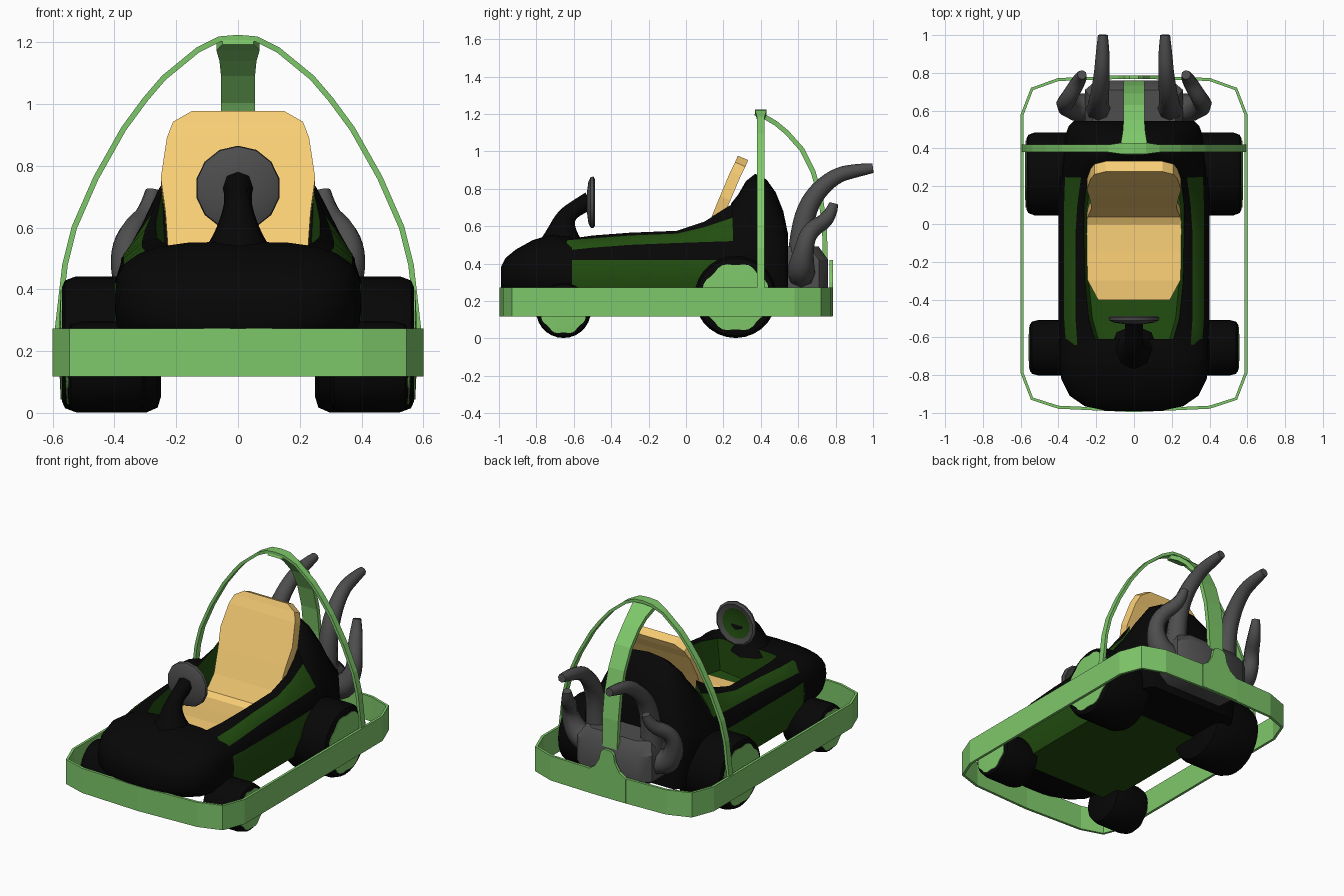
import bpy, bmesh, math
from mathutils import Vector

if "Cube" in bpy.data.objects:
    bpy.data.objects.remove(bpy.data.objects["Cube"])


def material(name, rgb):
    m = bpy.data.materials.new(name)
    m.diffuse_color = (*rgb, 1)
    m.use_nodes = True
    m.node_tree.nodes["Principled BSDF"].inputs["Base Color"].default_value = m.diffuse_color
    return m


BLACK = material("black", (0.002, 0.002, 0.002))
DARK = material("dark_green", (0.016, 0.075, 0.005))
GREEN = material("light_green", (0.21, 0.58, 0.145))
YELLOW = material("yellow", (0.95, 0.62, 0.18))
GREY = material("dark_grey", (0.075, 0.075, 0.075))


def smooth(ob, angle=40):
    bpy.ops.object.select_all(action='DESELECT')
    ob.select_set(True)
    bpy.context.view_layer.objects.active = ob
    bpy.ops.object.shade_smooth_by_angle(angle=math.radians(angle))


def loft(name, rings, mats, pick=lambda i, j: 0, caps=(0, 0), loop=False, angle=40):
    """Skin equal-sized closed rings; caps holds a material index per end or None."""
    bm = bmesh.new()
    vs = [[bm.verts.new(p) for p in r] for r in rings]
    n = len(vs[0])
    for i in range(len(vs) if loop else len(vs) - 1):
        a, b = vs[i], vs[(i + 1) % len(vs)]
        for j in range(n):
            k = (j + 1) % n
            bm.faces.new((a[j], a[k], b[k], b[j])).material_index = pick(i, j)
    if not loop:
        for ring, cap in zip((vs[0], vs[-1]), caps):
            if cap is not None:
                bm.faces.new(ring).material_index = cap
    bmesh.ops.recalc_face_normals(bm, faces=bm.faces)
    me = bpy.data.meshes.new(name)
    bm.to_mesh(me)
    bm.free()
    for m in mats:
        me.materials.append(m)
    ob = bpy.data.objects.new(name, me)
    bpy.context.collection.objects.link(ob)
    if angle:
        smooth(ob, angle)
    return ob


def ribbon(name, pts, axis, widths, thick, mat, loop=False):
    """Flat strip along a path, wide along axis."""
    pts, axis, n, rings = [Vector(p) for p in pts], Vector(axis), len(pts), []
    for i, p in enumerate(pts):
        a = pts[i - 1] if loop or i else p
        b = pts[(i + 1) % n] if loop or i < n - 1 else p
        w = axis * widths[i] / 2
        t = (b - a).normalized().cross(axis).normalized() * thick / 2
        rings.append([p + w + t, p + w - t, p - w - t, p - w + t])
    return loft(name, rings, [mat], loop=loop, angle=0)


def tube(name, pts, radii, mat):
    cu = bpy.data.curves.new(name, 'CURVE')
    cu.dimensions, cu.bevel_depth, cu.bevel_resolution = '3D', 1, 2
    cu.use_fill_caps, cu.resolution_u = True, 4
    sp = cu.splines.new('NURBS')
    sp.points.add(len(pts) - 1)
    for q, p, r in zip(sp.points, pts, radii):
        q.co, q.radius = (*p, 1), r
    sp.use_endpoint_u, sp.order_u = True, 3
    cu.materials.append(mat)
    ob = bpy.data.objects.new(name, cu)
    bpy.context.collection.objects.link(ob)
    bpy.ops.object.select_all(action='DESELECT')
    ob.select_set(True)
    bpy.context.view_layer.objects.active = ob
    bpy.ops.object.convert(target='MESH')
    smooth(bpy.context.object, 50)


def mirrored(half):
    return half + [(-x, y, z) for x, y, z in reversed(half[1:-1])]


# Nose cowl: rounded-box sections (y, half width, bottom, top)
rings = []
for y, w, lo, hi in ((-.99, .14, .27, .38), (-.965, .26, .245, .43), (-.91, .34, .22, .475),
                     (-.82, .385, .19, .525), (-.72, .40, .17, .555), (-.61, .40, .15, .545)):
    ring = []
    for k in range(24):
        c, s = math.cos(k * math.tau / 24), math.sin(k * math.tau / 24)
        ring.append((w * math.copysign(abs(c) ** .65, c), y,
                     (lo + hi) / 2 + (hi - lo) / 2 * math.copysign(abs(s) ** .65, s)))
    rings.append(ring)
loft("nose_cowl", rings, [BLACK, DARK], caps=(0, 1), angle=50)

# Open tub with striped sides: (y, half width, stripe top, outer rim x z, inner rim x z)
rings = []
for y, w, z4, x5, z5, x6, z6 in ((-.64, .39, .47, .30, .525, .20, .53),
                                 (-.50, .40, .485, .31, .535, .24, .55),
                                 (-.30, .40, .50, .31, .55, .26, .565),
                                 (-.05, .40, .51, .31, .56, .265, .575),
                                 (.10, .40, .515, .30, .595, .265, .625),
                                 (.25, .395, .52, .28, .645, .245, .72)):
    rings.append(mirrored([(0, y, .15), (w - .05, y, .15), (w, y, .28), (w, y, .42),
                           (w - .03, y, z4), (x5, y, z5), (x6, y, z6),
                           (x6 - .02, y, .34), (0, y, .32)]))
loft("body_tub", rings, [BLACK, DARK],
     lambda i, j: 0 if min(j, 15 - j) in (3, 5) else 1, caps=(None, None), angle=30)

# Tall rear cover behind the seat
rings = []
for y, w, t in ((.24, .39, .72), (.28, .388, .77), (.32, .383, .84), (.37, .375, .88),
                (.43, .368, .85), (.48, .36, .78), (.52, .345, .68), (.545, .32, .56)):
    rings.append(mirrored([(0, y, .16), (w * .93, y, .16), (w, y, .35), (w * .97, y, .5),
                           (w * .68, y, .5 + (t - .5) * .6), (w * .52, y, .5 + (t - .5) * .83),
                           (w * .28, y, .5 + (t - .5) * .97), (0, y, t)]))
loft("rear_cover", rings, [BLACK], angle=50)

# Bumper band round the whole kart
half = [(0, -.988), (.40, -.97), (.54, -.925), (.592, -.79), (.592, -.3), (.592, .2),
        (.592, .58), (.54, .715), (.40, .765), (.1, .775), (0, .775)]
path = [(x, y, .195) for x, y in half] + [(-x, y, .195) for x, y in reversed(half[1:-1])]
ribbon("bumper", path, (0, 0, 1), [.155] * len(path), .016, GREEN, True)

# Rising lug in the middle of the rear bumper
ribbon("rear_bumper_lug", [(0, .777, z) for z in (.12, .27, .30, .35, .40, .42)], (1, 0, 0),
       [.26, .26, .17, .11, .09, .05], .018, GREEN)

# Roll hoop and the rear strut that drops to the engine
half = [(.59, .22), (.575, .35), (.56, .48), (.53, .60), (.46, .76), (.37, .92), (.30, 1.015),
        (.24, 1.085), (.13, 1.175), (.06, 1.21)]
path = [(x, .40, z) for x, z in half] + [(0, .40, 1.215)] + [(-x, .40, z) for x, z in reversed(half)]
ribbon("roll_hoop", path, (0, 1, 0), [.04] * 9 + [.06] * 3 + [.04] * 9, .018, GREEN)
path = [(.37, 1.205), (.42, 1.185), (.48, 1.15), (.54, 1.10), (.62, 1.01), (.68, .89),
        (.72, .75), (.74, .6), (.745, .42)]
ribbon("rear_strut", [(0, y, z) for y, z in path], (1, 0, 0),
       [.10, .14, .12] + [.11] * 5 + [.10], .026, GREEN)

# Bucket seat in one bent piece
path = [(-.40, .38), (-.30, .385), (-.15, .375), (0, .37), (.06, .40), (.11, .50), (.165, .64),
        (.21, .75), (.265, .88), (.29, .93), (.305, .965)]
ribbon("seat", [(0, y, z) for y, z in path], (1, 0, 0),
       [.38, .49, .51, .51, .49, .45, .47, .50, .46, .42, .30], .06, YELLOW)

# Steering column and wheel with a dished back
tube("steering_column", [(0, -.665, .50), (0, -.665, .56), (0, -.645, .65), (0, -.585, .70),
                         (0, -.515, .735)], [.13, .085, .05, .042, .05], BLACK)
rings = [[(r * math.sin(k * math.tau / 14), y, .727 + r * math.cos(k * math.tau / 14)) for k in range(14)]
         for r, y in ((.05, -.53), (.11, -.522), (.135, -.51), (.138, -.495), (.125, -.487),
                      (.095, -.497), (.04, -.505))]
loft("steering_wheel", rings, [GREY, DARK], lambda i, j: int(i == 5), caps=(0, 1))

# Wheels: round-shouldered tyres and scalloped hubs
for label, y, r, hub, x0, x1 in (("front", -.655, .147, .125, .30, .55),
                                 ("rear", .265, .22, .185, .25, .57)):
    for side, s in (("right", 1), ("left", -1)):
        prof = [(r * .78, x0), (r * .93, x0 + .01), (r, x0 + .045), (r, x1 - .045),
                (r * .94, x1 - .01), (r * .84, x1)]
        rings = [[(s * x, y + q * math.cos(k * math.tau / 28), r + .002 + q * math.sin(k * math.tau / 28))
                  for k in range(28)] for q, x in prof]
        loft(f"{label}_{side}_tyre", rings, [BLACK])
        rings = []
        for x, f in ((x1 - .02, 1), (x1 + .004, 1), (x1 + .008, .5)):
            ring = []
            for k in range(40):
                a = (k + .5) * math.tau / 40
                q = hub * f * (.90 + .10 * abs(math.sin(4 * a)))
                ring.append((s * x, y + q * math.cos(a), r + q * math.sin(a)))
            rings.append(ring)
        loft(f"{label}_{side}_hub", rings, [GREEN], angle=30)

# Engine block
rings = [[(x, y, z) for x, y in ((-w, .53), (w, .53), (w, d - .05), (w - .06, d), (-w + .06, d), (-w, d - .05))]
         for w, d, z in ((.20, .70, .21), (.26, .76, .26), (.26, .76, .42), (.22, .71, .49))]
loft("engine_block", rings, [GREY])

# Exhaust pipes: a tall swept pair and a short outer pair
for side, s in (("right", 1), ("left", -1)):
    tube(f"{side}_tall_exhaust", [(s * .19, .61, .34), (s * .19, .61, .55), (s * .185, .66, .74),
                                  (s * .17, .79, .87), (s * .165, .92, .90), (s * .165, 1.0, .91)],
         [.075, .06, .052, .042, .036, .026], GREY)
    tube(f"{side}_short_exhaust", [(s * .18, .62, .34), (s * .30, .61, .34), (s * .37, .63, .48),
                                   (s * .35, .66, .58), (s * .285, .77, .64), (s * .275, .79, .72)],
         [.075, .08, .05, .046, .04, .025], GREY)
